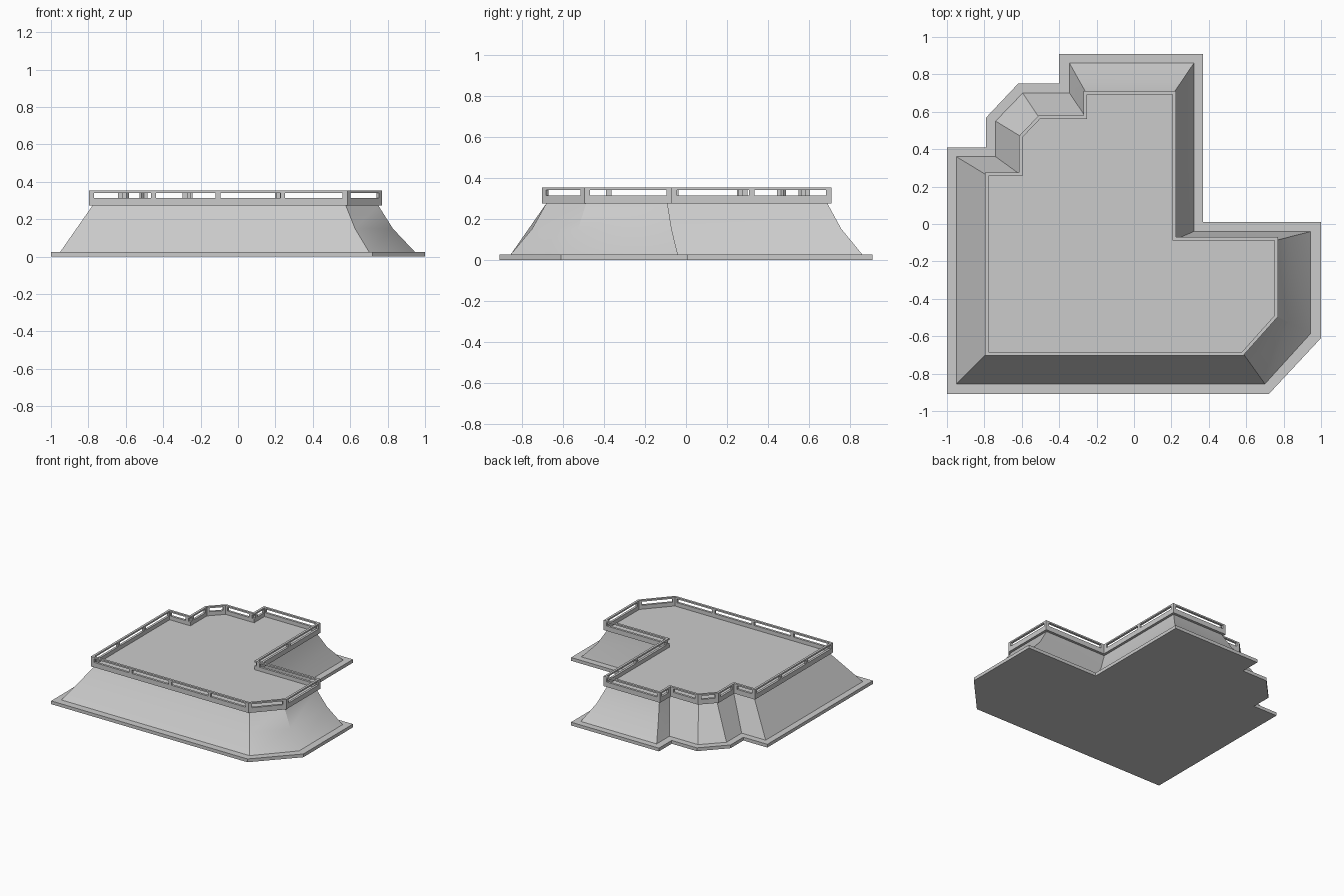
import bpy, bmesh
from mathutils import Vector

if "Cube" in bpy.data.objects:
    bpy.data.objects.remove(bpy.data.objects["Cube"])

# Footprints, counterclockwise from the front left corner
PLINTH = [(-1, -.91), (.72, -.91), (1, -.61), (1, .01), (.37, .01), (.37, .91),
          (-.40, .91), (-.40, .75), (-.62, .75), (-.79, .57), (-.79, .41), (-1, .41)]
SLOPE = [(-.95, -.855), (.70, -.855), (.945, -.585), (.945, -.04), (.32, -.04), (.32, .86),
         (-.345, .86), (-.345, .70), (-.595, .70), (-.74, .55), (-.74, .36), (-.95, .36)]
WALL = [(-.797, -.702), (.585, -.702), (.77, -.495), (.77, -.07), (.225, -.07), (.225, .71),
        (-.27, .71), (-.27, .58), (-.51, .58), (-.615, .47), (-.615, .275), (-.797, .275)]
CURVED = {1, 2, 3, 4, 5, 6}      # corners where the slope bends inwards
THICK = .018
Z_SLAB, Z_MID, Z_WALL, Z_CURB, Z_RAIL, Z_TOP = .026, .15, .274, .313, .341, .353


def inset(pts, d):
    """Mitred inward offset of a counterclockwise outline."""
    out = []
    for i in range(len(pts)):
        a, b, c = (Vector(pts[j % len(pts)]) for j in (i - 1, i, i + 1))
        e, f = (b - a).normalized(), (c - b).normalized()
        n1, n2 = Vector((-e.y, e.x)), Vector((-f.y, f.x))
        out.append(tuple(b + (n1 + n2) * d / (1 + n1.dot(n2))))
    return out


def finish(name, bm):
    bmesh.ops.recalc_face_normals(bm, faces=bm.faces)
    me = bpy.data.meshes.new(name)
    bm.to_mesh(me)
    bm.free()
    ob = bpy.data.objects.new(name, me)
    bpy.context.collection.objects.link(ob)
    return ob


def loft(bm, loops, closed=False, caps=False):
    """Skin a stack of (outline, z) loops."""
    rings = [[bm.verts.new((x, y, z)) for x, y in pts] for pts, z in loops]
    pairs = list(zip(rings, rings[1:]))
    if closed:
        pairs.append((rings[-1], rings[0]))
    for r, s in pairs:
        for i in range(len(r)):
            j = (i + 1) % len(r)
            bm.faces.new((r[i], r[j], s[j], s[i]))
    if caps:
        bm.faces.new(rings[0][::-1])
        bm.faces.new(rings[-1])


def ring(name, z0, z1):
    bm = bmesh.new()
    inner = inset(WALL, THICK)
    loft(bm, [(WALL, z0), (WALL, z1), (inner, z1), (inner, z0)], closed=True)
    return finish(name, bm)


# Base slab
bm = bmesh.new()
loft(bm, [(PLINTH, 0), (PLINTH, Z_SLAB)], caps=True)
finish("base_slab", bm)

# Sloped sides: straight to the west, concave to the east
top = inset(WALL, .02)
mid = []
for i, (p, q) in enumerate(zip(SLOPE, top)):
    k = .60 if i in CURVED else .5
    mid.append((p[0] + (q[0] - p[0]) * k, p[1] + (q[1] - p[1]) * k))
bm = bmesh.new()
loft(bm, [(SLOPE, Z_SLAB), (mid, Z_MID), (top, Z_WALL)])
sides = finish("sloped_sides", bm)
bpy.context.view_layer.objects.active = sides
sides.select_set(True)
bpy.ops.object.shade_smooth_by_angle(angle=.55)

# Deck
bm = bmesh.new()
deck = inset(WALL, THICK * .8)
loft(bm, [(deck, Z_WALL), (deck, Z_WALL + .008)], caps=True)
finish("deck", bm)

# Parapet: curb, top rail and posts between them
ring("parapet_curb", Z_WALL, Z_CURB)
ring("top_rail", Z_RAIL, Z_TOP)
bm = bmesh.new()
for i in range(len(WALL)):
    a, b = Vector(WALL[i]), Vector(WALL[(i + 1) % len(WALL)])
    length, u = (b - a).length, (b - a).normalized()
    n = Vector((-u.y, u.x)) * THICK
    half = .013
    count = max(1, round(length / .37))
    for s in range(count + 1):
        t = min(max(length * s / count, half), length - half)
        p, q = a + u * (t - half), a + u * (t + half)
        quad = [tuple(v) for v in (p, q, q + n, p + n)]
        loft(bm, [(quad, Z_CURB), (quad, Z_RAIL)], caps=True)
finish("rail_posts", bm)
